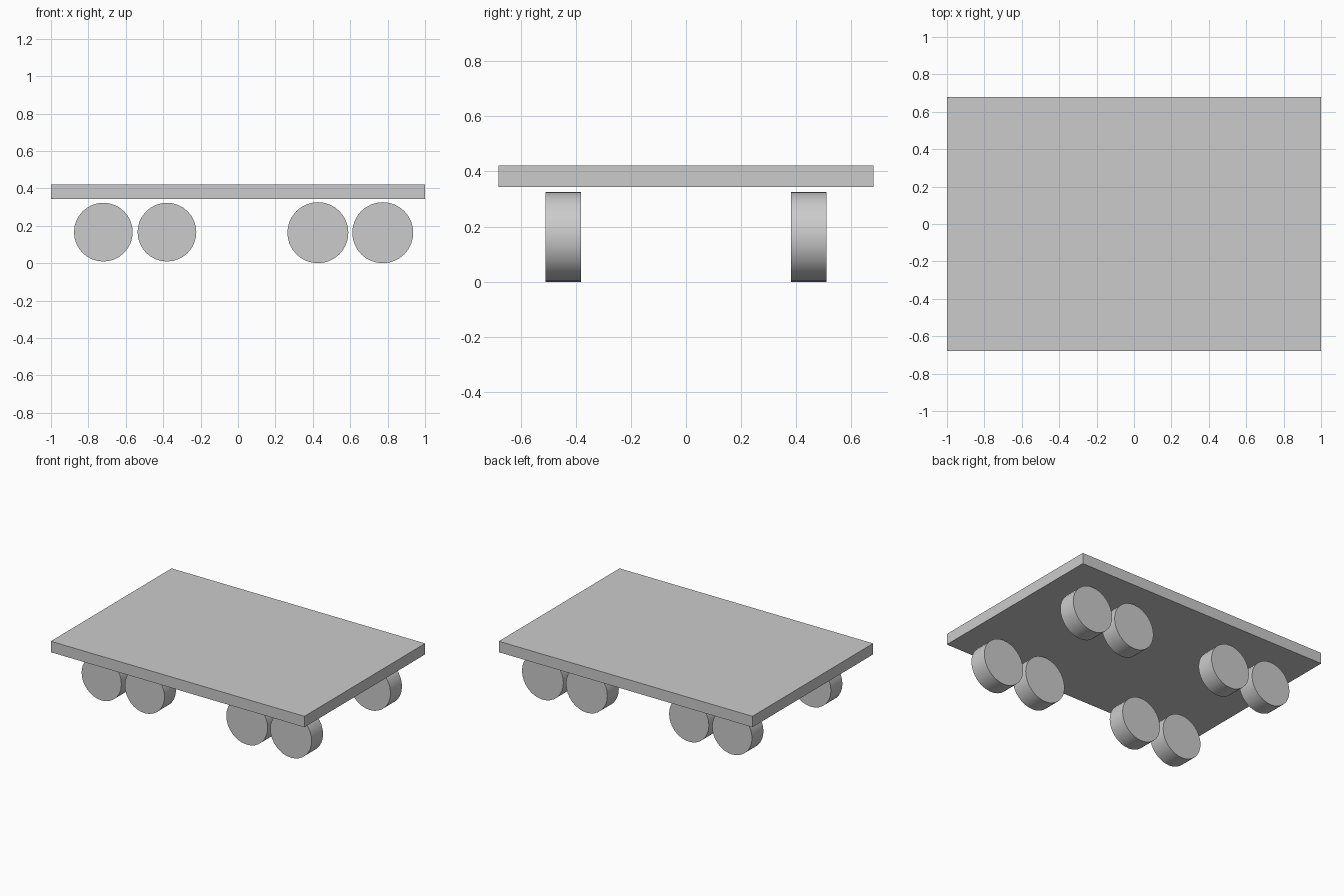
import bpy
import math

if "Cube" in bpy.data.objects:
    bpy.data.objects.remove(bpy.data.objects["Cube"])

# Flat deck
bpy.ops.mesh.primitive_cube_add(size=1, location=(0, 0, 0.382))
deck = bpy.context.object
deck.name = "deck"
deck.scale = (2.0, 1.36, 0.078)
bpy.ops.object.transform_apply(location=False, rotation=False, scale=True)


def wheel(name, x, y, z, radius):
    bpy.ops.mesh.primitive_cylinder_add(
        vertices=32, radius=radius, depth=0.129,
        location=(x, y, z), rotation=(math.pi / 2, 0, 0))
    bpy.context.object.name = name
    bpy.ops.object.shade_smooth_by_angle(angle=math.radians(40))


# Four wheel pairs: the left pairs are slightly smaller than the right ones
axles = [
    ("left_outer", -0.72, 0.166, 0.157),
    ("left_inner", -0.38, 0.166, 0.157),
    ("right_inner", 0.427, 0.163, 0.163),
    ("right_outer", 0.774, 0.163, 0.163),
]
for side, y in (("front", -0.4445), ("back", 0.4445)):
    for label, x, z, radius in axles:
        wheel(f"{side}_{label}_wheel", x, y, z, radius)
